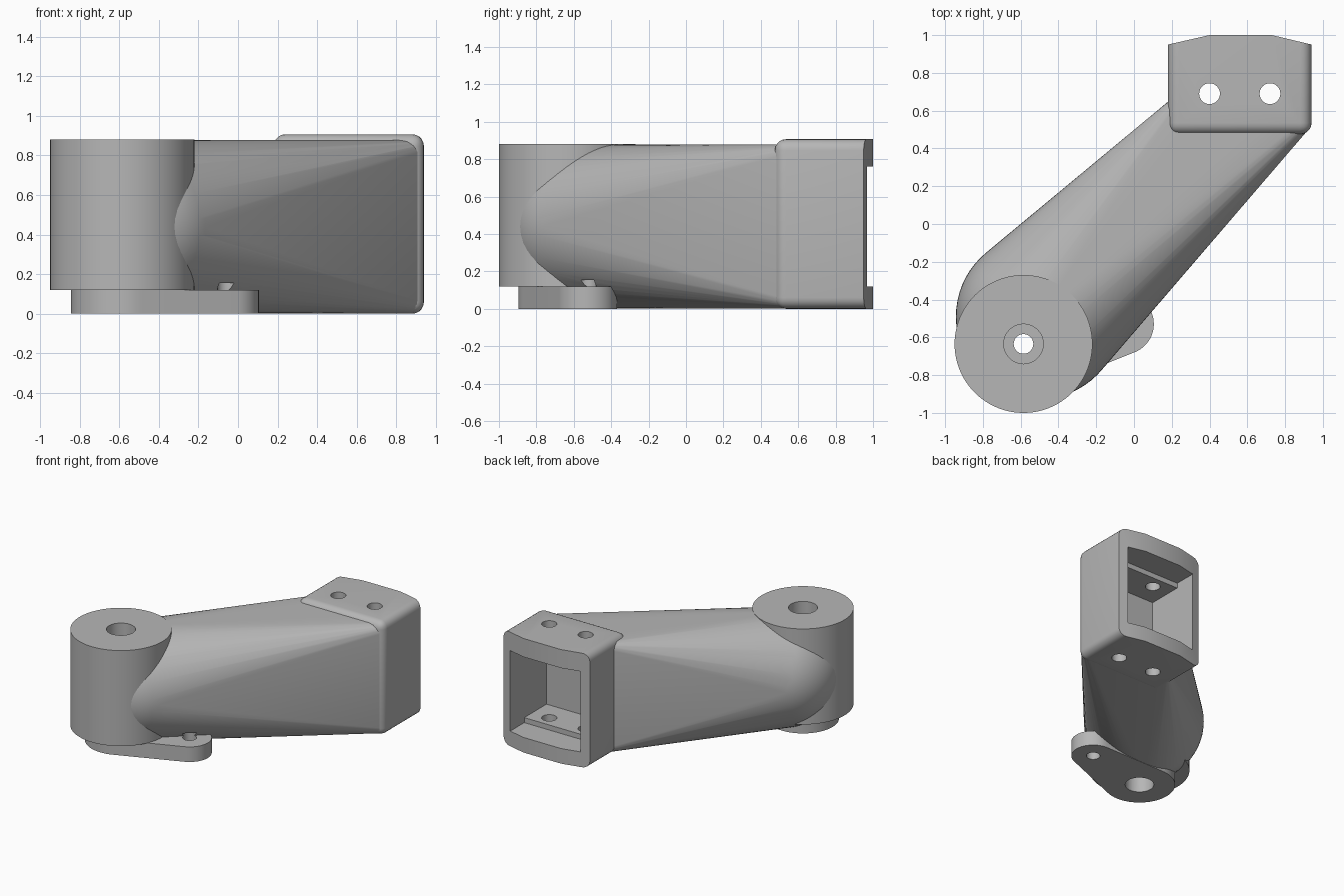
import bpy
import bmesh
from mathutils import Matrix, Vector

if "Cube" in bpy.data.objects:
    bpy.data.objects.remove(bpy.data.objects["Cube"], do_unlink=True)

metal = bpy.data.materials.new("plain_grey")
metal.use_nodes = True
metal.diffuse_color = (0.47, 0.47, 0.47, 1)
metal.node_tree.nodes["Principled BSDF"].inputs["Base Color"].default_value = metal.diffuse_color

PIVOT = (-0.585, -0.635)
TAB = (-0.055, -0.53)
SCREWS = ((0.40, 0.69), (0.72, 0.69))


def finish(name, bm):
    bmesh.ops.recalc_face_normals(bm, faces=bm.faces[:])
    mesh = bpy.data.meshes.new(name)
    bm.to_mesh(mesh)
    bm.free()
    mesh.materials.append(metal)
    obj = bpy.data.objects.new(name, mesh)
    bpy.context.collection.objects.link(obj)
    return obj


def add_cylinder(bm, centre, radius, z0, z1, sides=64):
    place = Matrix.Translation((*centre, (z0 + z1) / 2))
    bmesh.ops.create_cone(bm, cap_ends=True, segments=sides, radius1=radius,
                          radius2=radius, depth=z1 - z0, matrix=place)


def cylinder(name, centre, radius, z0, z1, sides=64):
    bm = bmesh.new()
    add_cylinder(bm, centre, radius, z0, z1, sides)
    return finish(name, bm)


def box(name, low, high):
    low, high = Vector(low), Vector(high)
    bm = bmesh.new()
    place = Matrix.Translation((low + high) / 2) @ Matrix.Diagonal((*(high - low), 1))
    bmesh.ops.create_cube(bm, size=1, matrix=place)
    return finish(name, bm)


def hull(name, bm):
    result = bmesh.ops.convex_hull(bm, input=bm.verts[:])
    spare = {v for key in ("geom_interior", "geom_unused") for v in result[key]
             if isinstance(v, bmesh.types.BMVert)}
    bmesh.ops.delete(bm, geom=list(spare), context="VERTS")
    # drop any leftover source faces inside the hull
    keep = {f for f in result["geom"] if isinstance(f, bmesh.types.BMFace)}
    stray = [f for f in bm.faces if f not in keep]
    bmesh.ops.delete(bm, geom=stray, context="FACES_ONLY")
    loose = [e for e in bm.edges if not e.link_faces]
    bmesh.ops.delete(bm, geom=loose, context="EDGES")
    return finish(name, bm)


def rounded_block(outline, z0, z1, radius):
    # extruded outline, rounded everywhere except around the rear face
    bm = bmesh.new()
    base = bm.faces.new([bm.verts.new((x, y, z0)) for x, y in outline])
    top = bmesh.ops.extrude_face_region(bm, geom=[base])["geom"]
    bmesh.ops.translate(bm, vec=(0, 0, z1 - z0),
                        verts=[v for v in top if isinstance(v, bmesh.types.BMVert)])
    bmesh.ops.recalc_face_normals(bm, faces=bm.faces[:])
    front = min(y for x, y in outline)
    edges = [e for e in bm.edges if min(v.co.y for v in e.verts) < front + 0.01]
    bmesh.ops.bevel(bm, geom=edges, offset=radius, segments=5, profile=0.5,
                    affect="EDGES")
    return bm


def cut(obj, cutters):
    bpy.context.view_layer.objects.active = obj
    for cutter in cutters:
        mod = obj.modifiers.new("cut", "BOOLEAN")
        mod.operation = "DIFFERENCE"
        mod.solver = "EXACT"
        mod.object = cutter
        bpy.ops.object.modifier_apply(modifier=mod.name)


# Solid parts
boss = cylinder("pivot_boss", PIVOT, 0.365, 0.12, 0.88, 96)

bm = bmesh.new()
add_cylinder(bm, PIVOT, 0.26, 0, 0.12)
add_cylinder(bm, TAB, 0.16, 0, 0.12)
lever = hull("lever_plate", bm)

housing = finish("socket_housing", rounded_block(
    [(0.18, 0.475), (0.94, 0.475), (0.94, 0.95), (0.73, 1.0), (0.40, 1.0), (0.18, 0.95)],
    0, 0.907, 0.06))

# Arm: ball end stretched to the front of the housing
bm = rounded_block([(0.183, 0.478), (0.937, 0.478), (0.937, 0.65), (0.183, 0.65)],
                   0.002, 0.878, 0.06)
bmesh.ops.create_uvsphere(bm, u_segments=64, v_segments=32, radius=0.438,
                          matrix=Matrix.Translation((-0.505, -0.49, 0.44)))
arm = hull("arm", bm)

# Cutters
bore = cylinder("bore_cutter", PIVOT, 0.052, -0.2, 1.2, 32)
top_bore = cylinder("top_counterbore_cutter", PIVOT, 0.105, 0.6, 1.2, 48)
low_bore = cylinder("low_counterbore_cutter", PIVOT, 0.105, -0.2, 0.25, 48)
tab_hole = cylinder("tab_hole_cutter", TAB, 0.05, -0.2, 0.155, 32)
screws = [cylinder("screw_cutter", c, 0.055, -0.2, 1.2, 32) for c in SCREWS]
mouth = box("mouth_cutter", (0.25, 0.79, 0.12), (0.87, 1.2, 0.76))
pocket = box("pocket_cutter", (0.25, 0.51, 0.16), (0.87, 0.82, 0.72))

shaft = [bore, top_bore, low_bore]
cut(boss, shaft)
cut(lever, shaft + [tab_hole])
cut(arm, shaft + [tab_hole, pocket] + screws)
cut(housing, [mouth, pocket] + screws)

for cutter in shaft + screws + [tab_hole, mouth, pocket]:
    bpy.data.objects.remove(cutter, do_unlink=True)

# Smooth rounds with crisp edges
bpy.ops.object.select_all(action="DESELECT")
for obj in (boss, lever, housing, arm):
    obj.select_set(True)
bpy.context.view_layer.objects.active = arm
bpy.ops.object.shade_smooth_by_angle(angle=0.5)
